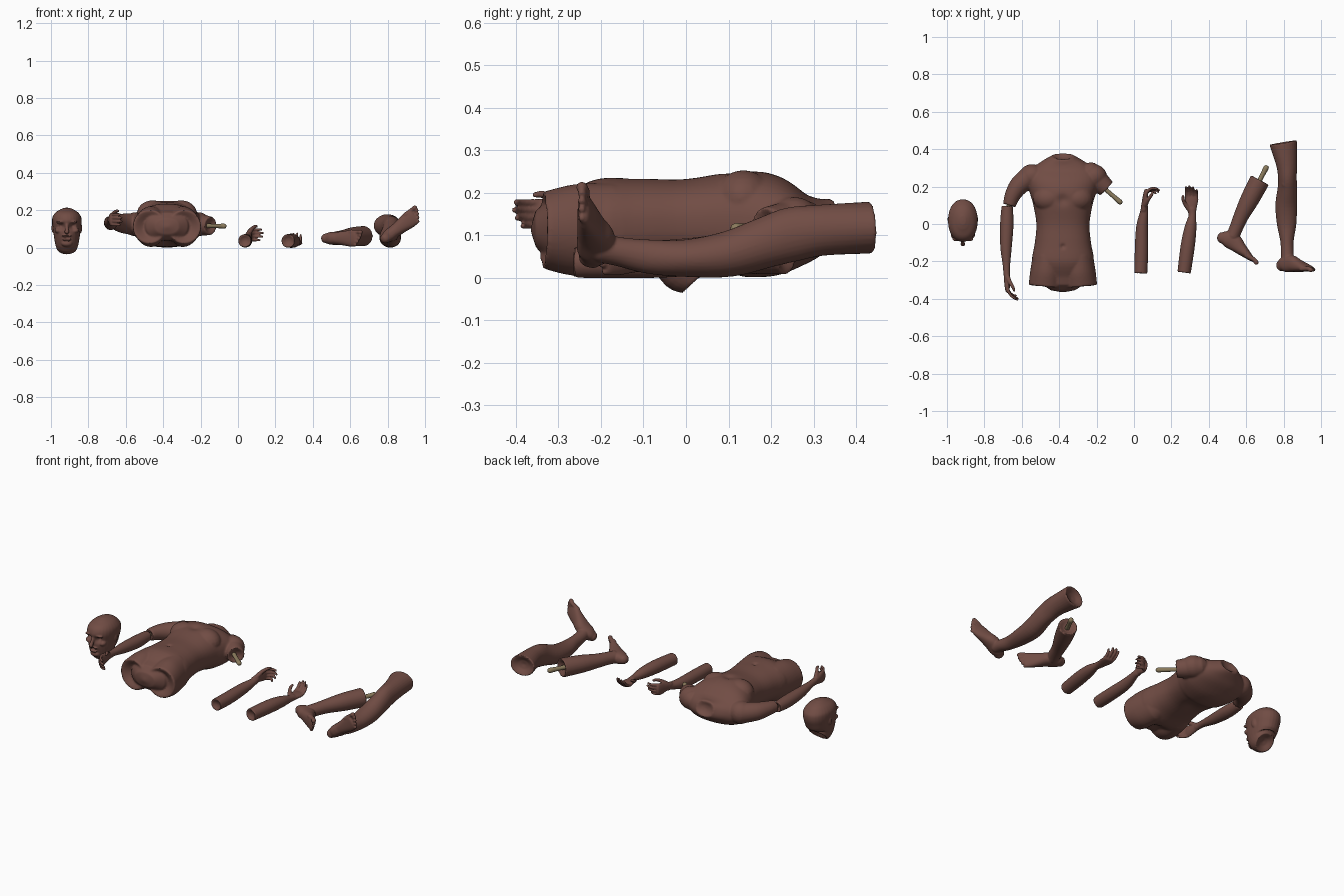
import bpy, bmesh, math
from mathutils import Vector, Matrix

if "Cube" in bpy.data.objects:
    bpy.data.objects.remove(bpy.data.objects["Cube"])


def material(name, rgb):
    m = bpy.data.materials.new(name)
    m.diffuse_color = (*rgb, 1)
    m.use_nodes = True
    m.node_tree.nodes["Principled BSDF"].inputs["Base Color"].default_value = m.diffuse_color
    return m


SKIN = material("brown skin", (0.165, 0.073, 0.058))
BONE = material("tan bone", (0.26, 0.20, 0.11))

# End shapes as (ring scale, offset along the axis)
ROUND = [(.87, .5), (.5, .87), (.05, 1)]
STUMP = [(.95, .08), (.78, 0), (.45, -.22), (.04, -.32)]


def catmull(p0, p1, p2, p3, t):
    return [.5 * (2*b + (c-a)*t + (2*a-5*b+4*c-d)*t*t + (3*b-a-3*c+d)*t**3)
            for a, b, c, d in zip(p0, p1, p2, p3)]


def loft(bm, rings, up=(0, 0, 1), start=ROUND, end=ROUND, M=Matrix(), power=2.0, n=28, steps=4):
    """Smooth tube through rings (x, y, z, half width, half height)."""
    rings = [list(r) + [r[3]] * (5 - len(r)) for r in rings]
    P = [rings[0]] + rings + [rings[-1]]
    pts = []
    for i in range(1, len(P) - 2):
        pts += [catmull(*P[i-1:i+3], s / steps) for s in range(steps)]
    pts.append(rings[-1])
    C = [Vector(p[:3]) for p in pts]
    T = [(C[min(i+1, len(C)-1)] - C[max(i-1, 0)]).normalized() for i in range(len(C))]
    seq = [(C[i], T[i], pts[i][3], pts[i][4]) for i in range(len(C))]

    def cap(item, shape, sign):
        c, t, a, b = item
        return [(c + t * sign * o * min(a, b), t, a*s, b*s) for s, o in shape]
    seq = cap(seq[0], start, -1)[::-1] + seq + cap(seq[-1], end, 1)
    loops = []
    for c, t, a, b in seq:
        side = t.cross(Vector(up)).normalized()
        top = side.cross(t)
        loop = []
        for k in range(n):
            cs, sn = math.cos(2*math.pi*k/n), math.sin(2*math.pi*k/n)
            x = math.copysign(abs(cs) ** (2/power), cs) * a
            z = math.copysign(abs(sn) ** (2/power), sn) * b
            loop.append(bm.verts.new(M @ (c + side*x + top*z)))
        loops.append(loop)
    for p, q in zip(loops, loops[1:]):
        for k in range(n):
            bm.faces.new((p[k], p[(k+1) % n], q[(k+1) % n], q[k]))
    bm.faces.new(loops[0][::-1])
    bm.faces.new(loops[-1])


def ball(bm, c, s):
    bmesh.ops.create_uvsphere(bm, u_segments=20, v_segments=12, radius=1,
                              matrix=Matrix.Translation(c) @ Matrix.Diagonal((*s, 1)))


def finish(bm, name, mat=SKIN, voxel=0.004, dents=()):
    """Fuse the pieces into one skin, then press soft dents (centre, radius, push)."""
    bmesh.ops.recalc_face_normals(bm, faces=bm.faces)
    me = bpy.data.meshes.new(name)
    bm.to_mesh(me)
    bm.free()
    ob = bpy.data.objects.new(name, me)
    bpy.context.collection.objects.link(ob)
    if voxel:
        r = ob.modifiers.new("fuse", 'REMESH')
        r.mode, r.voxel_size = 'VOXEL', voxel
        s = ob.modifiers.new("soften", 'SMOOTH')
        s.factor, s.iterations = .5, 3
        dg = bpy.context.evaluated_depsgraph_get()
        ob.data = bpy.data.meshes.new_from_object(ob.evaluated_get(dg))
        ob.modifiers.clear()
    for c, rad, push in dents:
        c, push = Vector(c), Vector(push)
        for v in ob.data.vertices:
            d = (v.co - c).length_squared / rad**2
            if d < 6:
                v.co += push * math.exp(-d)
    ob.data.materials.clear()
    ob.data.materials.append(mat)
    for p in ob.data.polygons:
        p.use_smooth = True
        p.material_index = 0
    return ob


def frame(o, x, y, z):
    cols = [Vector(v).normalized() for v in (x, y, z)]
    return Matrix.Translation(o) @ Matrix(cols).transposed().to_4x4()


def hand(bm, M, curl, fan=.1, s=1.0):
    """Palm along local y, fingers bend towards local z, thumb on the -x side."""
    M = M @ Matrix.Scale(s, 4)
    loft(bm, [(0, -.02, 0, .019, .016), (0, .02, 0, .027, .016), (0, .06, 0, .036, .014),
              (0, .082, 0, .034, .011)], M=M)
    for i in range(4):
        x = -.027 + .018 * i
        size = (.92, 1.05, 1, .8)[i]
        p, ang, path = Vector((x, .07, 0)), .1, []
        for seg in (.032, .026, .02, 0):
            path.append((*p, .0088 - .0008 * len(path)))
            ang += curl * (1 + .12 * i)
            p = p + Vector((x * fan * 10 * seg, math.cos(ang) * seg, math.sin(ang) * seg)) * size
        loft(bm, path, up=(1, 0, 0), M=M, n=12)
    loft(bm, [(-.016, .01, .004, .014), (-.036, .038, .016, .011), (-.046, .062, .03, .009),
              (-.045, .08, .036, .007)], up=(1, 0, 0), M=M, n=12)


def foot(bm, M):
    """Heel at the local origin, toes along y, shin along z, big toe on the +x side."""
    loft(bm, [(0, .015, .034, .026, .03), (0, .04, .042, .034, .042), (0, .085, .045, .035, .045),
              (0, .125, .035, .038, .035), (0, .17, .025, .044, .024), (0, .205, .017, .044, .015)],
         M=M, power=2.3)
    for i in range(5):
        x = .033 - .017 * i
        r = (.0135, .010, .0095, .009, .0085)[i]
        L = (.24, .24, .232, .222, .21)[i]
        loft(bm, [(x, .18, .017, r), (x, L - .02, .019, r * .9), (x, L, .012, r)], M=M, n=12)


# Head: stacked sections with features added, then pressed eyes and mouth
X = -.915
bm = bmesh.new()
loft(bm, [(X, .03, .004, .056, .058), (X, .01, .03, .064, .08), (X, .008, .065, .07, .096),
          (X, .014, .10, .074, .106), (X, .018, .135, .079, .114), (X, .019, .165, .076, .107),
          (X, .02, .19, .058, .082), (X, .02, .206, .032, .048)],
     up=(0, 1, 0), start=STUMP, end=[(.5, .2), (.05, .25)], power=2.15)
loft(bm, [(X, -.088, .122, .009), (X, -.100, .10, .010), (X, -.107, .085, .013)], up=(0, 1, 0), n=14)
ball(bm, (X, -.066, .022), (.03, .022, .018))
for z, w in ((.064, .027), (.043, .024)):
    ball(bm, (X, -.086, z), (w, .012, .007))
for s in (-1, 1):
    ball(bm, (X + s*.03, -.08, .137), (.027, .016, .009))
    ball(bm, (X + s*.045, -.058, .092), (.02, .022, .016))
    ball(bm, (X + s*.073, .025, .105), (.009, .017, .027))
finish(bm, "head", dents=[((X - .031, -.085, .117), .017, (0, .022, 0)),
                          ((X + .031, -.085, .117), .017, (0, .022, 0)),
                          ((X, -.095, .053), .012, (0, .024, 0))])

# Torso: face up, with dished thigh cuts, one short arm and one longer arm
X = -.38
bm = bmesh.new()
loft(bm, [(X, -.28, .115, .13, .085), (X, -.2, .118, .165, .115), (X, -.1, .125, .15, .108),
          (X, 0, .128, .142, .104), (X, .1, .13, .158, .118), (X, .15, .127, .172, .126),
          (X, .22, .12, .19, .115), (X, .28, .12, .18, .085), (X, .325, .13, .125, .06),
          (X, .36, .143, .062, .046)], end=STUMP, power=2.3, n=48)
for s in (-1, 1):
    loft(bm, [(X + s*.093, -.33, .112, .09, .092), (X + s*.086, -.26, .112, .089, .108),
              (X + s*.075, -.17, .115, .085, .108)], start=STUMP, n=40)
    ball(bm, (X + s*.075, .135, .185), (.085, .07, .068))
    ball(bm, (X + s*.165, .255, .125), (.07, .065, .065))
loft(bm, [(-.23, .27, .125, .06), (-.185, .225, .12, .056), (-.148, .19, .117, .049)], end=STUMP)
loft(bm, [(-.55, .26, .125, .06), (-.615, .205, .13, .052), (-.65, .15, .135, .042),
          (-.667, .10, .137, .034)], end=STUMP)
finish(bm, "torso", voxel=.006, dents=[((X, -.12, .235), .012, (0, 0, -.01)),
                                       ((X, .13, .25), .03, (0, 0, -.012)),
                                       ((X, .05, .01), .05, (0, 0, .012)),
                                       ((X, -.25, .0), .04, (0, 0, .02))])

# Hanging forearm beside the torso
bm = bmesh.new()
loft(bm, [(-.678, .095, .13, .03), (-.68, .0, .13, .036), (-.684, -.12, .138, .031),
          (-.682, -.22, .148, .02), (-.68, -.27, .15, .018, .022)], start=STUMP)
hand(bm, frame((-.68, -.275, .15), (0, 0, -1), (.04, -1, 0), (1, 0, 0)), .3, .05)
finish(bm, "hanging_forearm")

# Curled forearm
bm = bmesh.new()
loft(bm, [(.036, -.262, .037, .035), (.04, -.15, .037, .036), (.043, -.02, .042, .032),
          (.055, .07, .055, .021), (.056, .10, .06, .018, .023)], start=STUMP)
hand(bm, frame((.055, .095, .064), (0, 0, -1), (.12, 1, .05), (1, -.12, 0)), .55, .05)
finish(bm, "curled_forearm")

# Open forearm
bm = bmesh.new()
loft(bm, [(.268, -.258, .036, .036), (.287, -.12, .037, .038), (.302, -.02, .034, .032),
          (.312, .045, .028, .02), (.31, .08, .026, .023, .018)], start=STUMP)
hand(bm, frame((.31, .07, .024), (1, 0, 0), (-.03, 1, .0), (0, 0, 1)), .28, .1)
finish(bm, "open_forearm")

# Lower leg lying on its side
bm = bmesh.new()
foot(bm, frame((.44, -.095, .05), (0, 0, 1), (.86, -.5, 0), (.5, .86, 0)))
loft(bm, [(.528, -.065, .052, .036), (.547, -.02, .055, .036), (.572, .04, .057, .04),
          (.618, .13, .06, .05), (.672, .232, .062, .054)], end=STUMP)
finish(bm, "lower_leg")

# Long leg cut above the knee
bm = bmesh.new()
foot(bm, frame((.775, -.257, .04), (-.61, 0, .79), (.79, 0, .61), (0, 1, 0)))
loft(bm, [(.822, -.20, .07, .035), (.82, -.16, .062, .034), (.818, -.09, .05, .036, .04),
          (.816, 0, .046, .052, .044), (.814, .1, .056, .058, .054), (.82, .19, .084, .052, .06),
          (.82, .25, .102, .05, .064), (.816, .32, .112, .056, .06),
          (.798, .432, .118, .074, .061)], end=STUMP)
ball(bm, (.815, .225, .135), (.03, .04, .022))
finish(bm, "long_leg")

# Bones standing out of the cuts
for name, a, b, r in (("shoulder_bone", (-.17, .20, .117), (-.075, .118, .115), .0125),
                      ("elbow_bone", (-.662, .13, .135), (-.679, .06, .132), .012),
                      ("leg_bone", (.655, .20, .062), (.706, .30, .062), .0135)):
    bm = bmesh.new()
    mid = [(p + q) / 2 for p, q in zip(a, b)]
    loft(bm, [(*a, r), (*mid, r * .9), (*b, r * 1.1)], n=14)
    finish(bm, name, BONE, voxel=0)
